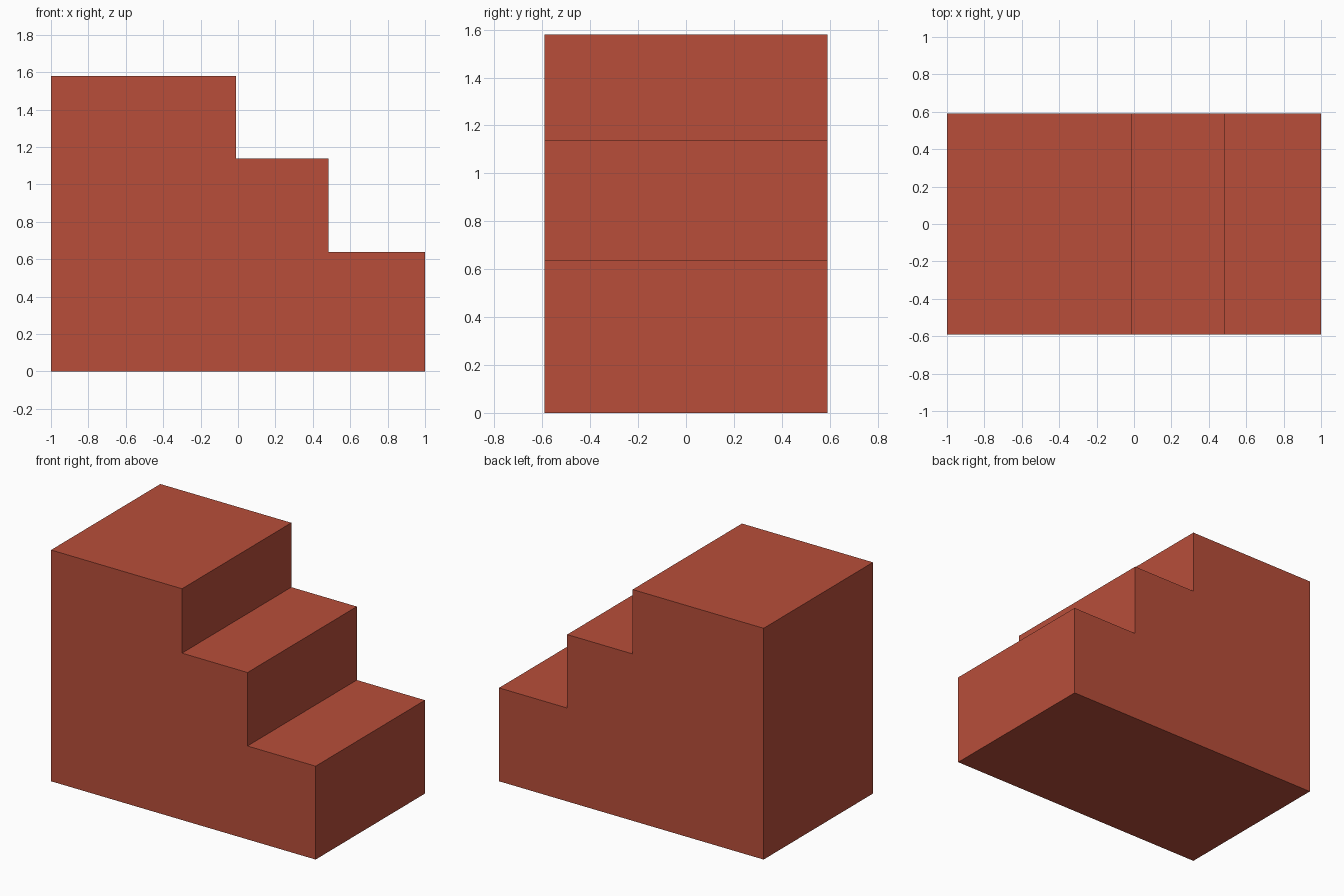
import bpy
import bmesh

if "Cube" in bpy.data.objects:
    bpy.data.objects.remove(bpy.data.objects["Cube"])

HALF_DEPTH = 0.59
# Each step: right-hand edge x and tread height, from tallest to lowest
STEPS = [(-0.01, 1.58), (0.485, 1.14), (1.0, 0.638)]

red = bpy.data.materials.new("brick_red")
red.diffuse_color = (0.48, 0.076, 0.042, 1.0)
red.use_nodes = True
red.node_tree.nodes["Principled BSDF"].inputs["Base Color"].default_value = red.diffuse_color

# Stepped side profile in x, z
profile = [(-1.0, 0.0), (-1.0, STEPS[0][1])]
for i, (x, z) in enumerate(STEPS):
    profile.append((x, z))
    profile.append((x, STEPS[i + 1][1] if i + 1 < len(STEPS) else 0.0))

# Extrude the profile from front to back into a solid stair block
bm = bmesh.new()
side = bm.faces.new([bm.verts.new((x, -HALF_DEPTH, z)) for x, z in profile])
extruded = bmesh.ops.extrude_face_region(bm, geom=[side], use_keep_orig=True)
verts = [g for g in extruded["geom"] if isinstance(g, bmesh.types.BMVert)]
bmesh.ops.translate(bm, verts=verts, vec=(0, 2 * HALF_DEPTH, 0))
bmesh.ops.recalc_face_normals(bm, faces=bm.faces)

mesh = bpy.data.meshes.new("stair_block")
bm.to_mesh(mesh)
bm.free()
mesh.materials.append(red)
stairs = bpy.data.objects.new("stair_block", mesh)
bpy.context.collection.objects.link(stairs)
